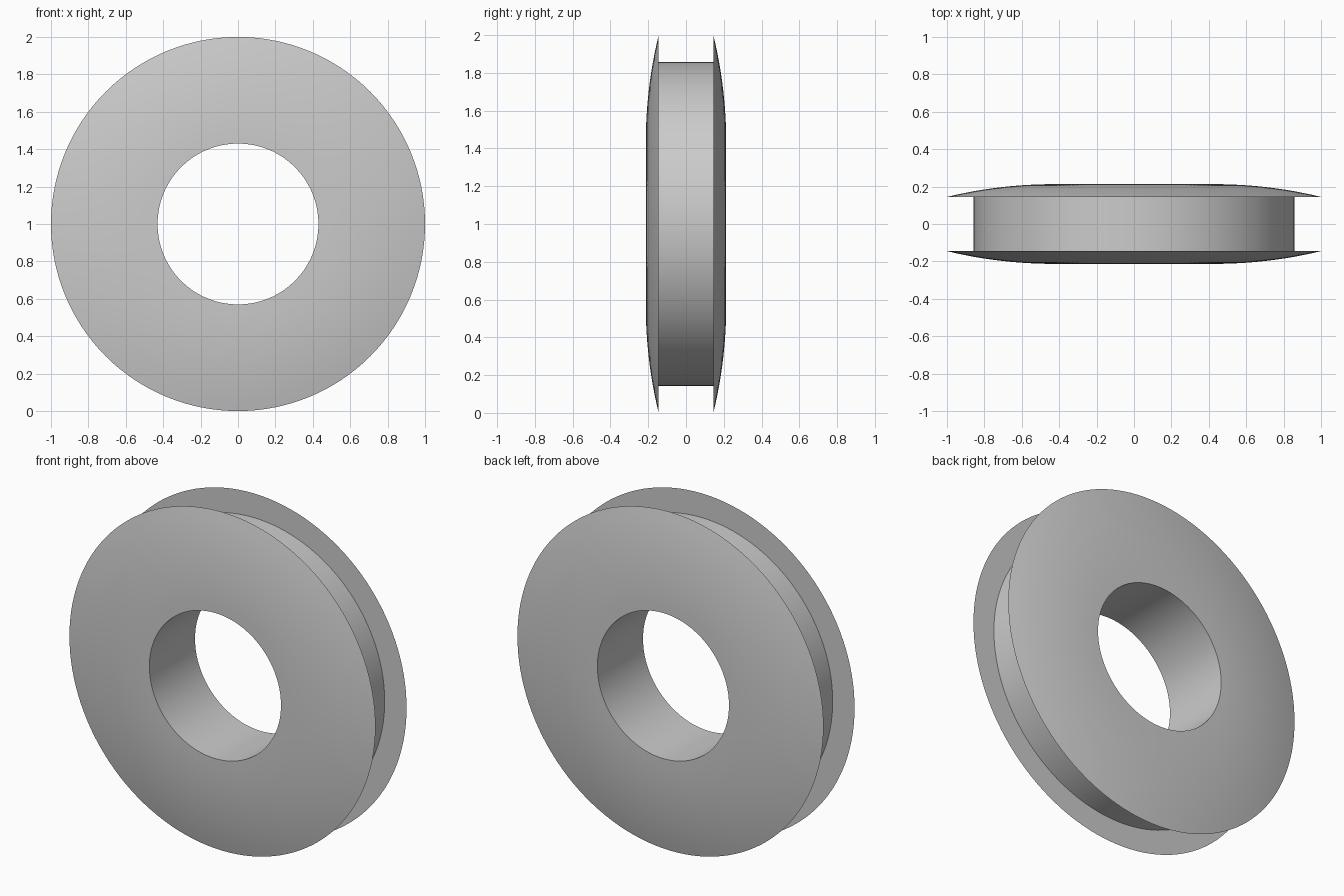
import bpy, bmesh
from math import cos, sin, tau, radians

cube = bpy.data.objects.get("Cube")
if cube:
    bpy.data.objects.remove(cube, do_unlink=True)

BORE, DRUM, RIM = 0.43, 0.857, 1.0      # radii
FACE, LIP = 0.213, 0.145                # half widths at bore and rim
SEGMENTS, STEPS = 128, 12

grey = bpy.data.materials.new("plain grey")
grey.use_nodes = True
grey.diffuse_color = (0.6, 0.6, 0.6, 1)
grey.node_tree.nodes["Principled BSDF"].inputs["Base Color"].default_value = (0.6, 0.6, 0.6, 1)

# Half profile (radius, y): crowned flange face, then flange underside at the drum
span, drop = RIM - BORE, FACE - LIP
arc_r = (span ** 2 + drop ** 2) / (2 * drop)
half = []
for i in range(STEPS + 1):
    d = span * i / STEPS
    half.append((BORE + d, FACE - arc_r + (arc_r ** 2 - d ** 2) ** 0.5))
half.append((DRUM, LIP))
profile = half + [(r, -y) for r, y in reversed(half)]

# Revolve the closed profile around the y axis
bm = bmesh.new()
rings = []
for k in range(SEGMENTS):
    a = tau * k / SEGMENTS
    rings.append([bm.verts.new((r * cos(a), y, 1 + r * sin(a))) for r, y in profile])
n = len(profile)
for k, ring in enumerate(rings):
    after = rings[(k + 1) % SEGMENTS]
    for i in range(n):
        j = (i + 1) % n
        bm.faces.new((ring[i], ring[j], after[j], after[i]))
bmesh.ops.recalc_face_normals(bm, faces=bm.faces)

mesh = bpy.data.meshes.new("grooved_wheel")
bm.to_mesh(mesh)
bm.free()
mesh.materials.append(grey)
wheel = bpy.data.objects.new("grooved_wheel", mesh)
bpy.context.collection.objects.link(wheel)

# Smooth shading with crisp rims
bpy.ops.object.select_all(action='DESELECT')
wheel.select_set(True)
bpy.context.view_layer.objects.active = wheel
bpy.ops.object.shade_smooth_by_angle(angle=radians(30))
